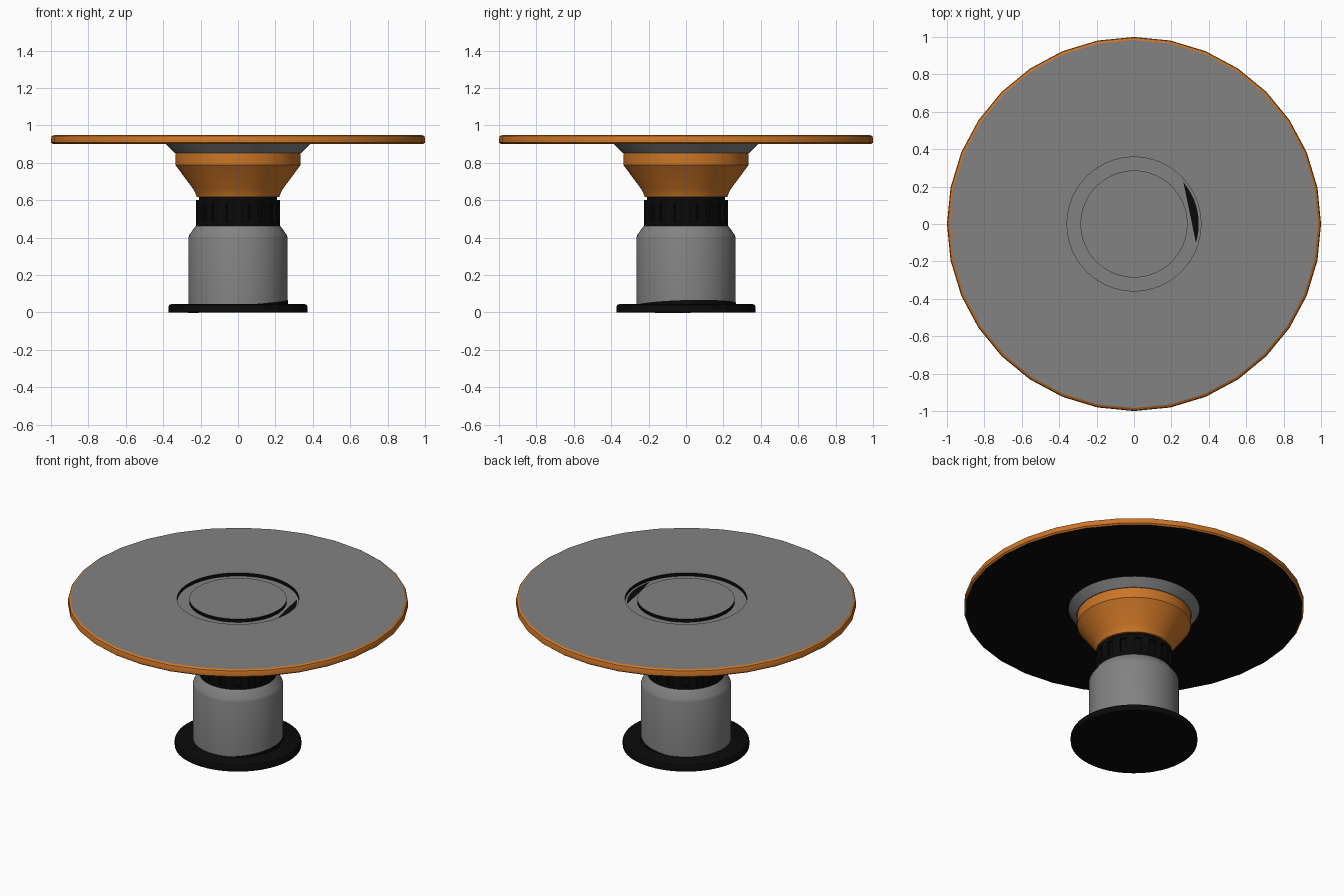
import bpy, bmesh, math

if "Cube" in bpy.data.objects:
    bpy.data.objects.remove(bpy.data.objects["Cube"])


def material(name, rgb):
    m = bpy.data.materials.new(name)
    m.diffuse_color = (*rgb, 1)
    m.use_nodes = True
    m.node_tree.nodes["Principled BSDF"].inputs["Base Color"].default_value = m.diffuse_color
    return m


GREY, ORANGE, BLACK = 0, 1, 2
MATS = [material("grey metal", (0.225, 0.225, 0.225)),
        material("orange paint", (0.60, 0.18, 0.02)),
        material("black rubber", (0.003, 0.003, 0.003))]


def finish(name, bm):
    bmesh.ops.recalc_face_normals(bm, faces=bm.faces)
    me = bpy.data.meshes.new(name)
    bm.to_mesh(me)
    bm.free()
    for m in MATS:
        me.materials.append(m)
    ob = bpy.data.objects.new(name, me)
    bpy.context.collection.objects.link(ob)
    bpy.ops.object.select_all(action='DESELECT')
    ob.select_set(True)
    bpy.context.view_layer.objects.active = ob
    bpy.ops.object.shade_smooth_by_angle(angle=math.radians(28))
    return ob


def lathe(name, profile, mats, segs=64, facet_beyond=9, tilt=(0, 0)):
    """Spin (radius, z) points; mats colours each band. Rings wider than
    facet_beyond become polygons with half as many sides."""
    bm = bmesh.new()
    rings = []
    for r, z in profile:
        if r == 0:
            rings.append([bm.verts.new((0, 0, z))] * segs)
            continue
        ring = []
        for i in range(segs):
            a = 2 * math.pi * i / segs
            q = r * math.cos(2 * math.pi / segs) if r > facet_beyond and i % 2 else r
            x, y = q * math.cos(a), q * math.sin(a)
            ring.append(bm.verts.new((x, y, z + x * tilt[0] + y * tilt[1])))
        rings.append(ring)
    for k, m in enumerate(mats):
        lo, hi = rings[k], rings[k + 1]
        for i in range(segs):
            j = (i + 1) % segs
            f = bm.faces.new(list(dict.fromkeys((lo[i], lo[j], hi[j], hi[i]))))
            f.material_index = m
    return finish(name, bm)


# round foot
lathe("foot", [(0, 0), (0.372, 0), (0.372, 0.03), (0.367, 0.04), (0.355, 0.045), (0, 0.045)],
      [BLACK] * 5)

# slightly tilted seal showing round the bottom of the column
lathe("foot_seal", [(0, 0.02), (0.2675, 0.02), (0.2675, 0.043), (0.26, 0.043)],
      [BLACK] * 3, tilt=(0.085, 0.025))

# column with a tapered shoulder
lathe("column", [(0.265, 0.04), (0.265, 0.40), (0.260, 0.415), (0.232, 0.455),
                 (0.226, 0.463), (0, 0.463)], [GREY] * 5)

# ribbed collar: core, end bands and upright ribs
lathe("collar", [(0, 0.46), (0.225, 0.46), (0.225, 0.485), (0.210, 0.485), (0.210, 0.58),
                 (0.225, 0.58), (0.225, 0.602), (0, 0.602)], [BLACK] * 7)
bm = bmesh.new()
RIBS = 16
for k in range(RIBS):
    a0 = 2 * math.pi * k / RIBS
    pts = []
    for z in (0.484, 0.581):
        for r, d in ((0.205, -0.11), (0.225, -0.11), (0.2255, 0), (0.225, 0.11), (0.205, 0.11)):
            pts.append(bm.verts.new((r * math.cos(a0 + d), r * math.sin(a0 + d), z)))
    lo, hi = pts[:5], pts[5:]
    for i in range(5):
        j = (i + 1) % 5
        bm.faces.new((lo[i], lo[j], hi[j], hi[i]))
    bm.faces.new(lo)
    bm.faces.new(hi)
for f in bm.faces:
    f.material_index = BLACK
finish("collar_ribs", bm)

# flared orange head with grey cone above it
lathe("flared_head", [(0, 0.60), (0.208, 0.60), (0.208, 0.618), (0.221, 0.618), (0.228, 0.636),
                      (0.24, 0.66), (0.334, 0.787), (0.334, 0.853), (0, 0.853)],
      [BLACK, BLACK] + [ORANGE] * 6)
lathe("support_cone", [(0.32, 0.85), (0.338, 0.853), (0.385, 0.90)], [GREY] * 2)

# faceted table top with a round groove in its upper face
lathe("table_top", [(0, 0.90), (0.99, 0.90), (1.0, 0.908), (1.0, 0.932), (0.996, 0.942),
                    (0.984, 0.949), (0.358, 0.949), (0.358, 0.928), (0.286, 0.928),
                    (0.286, 0.949), (0, 0.949)],
      [BLACK, ORANGE, ORANGE, ORANGE, ORANGE, GREY, BLACK, GREY, BLACK, GREY],
      facet_beyond=0.5)

# tilted seal just breaking through the groove floor
lathe("groove_seal", [(0.30, 0.9235), (0.346, 0.9235)], [BLACK], tilt=(0.0145, 0.003))
